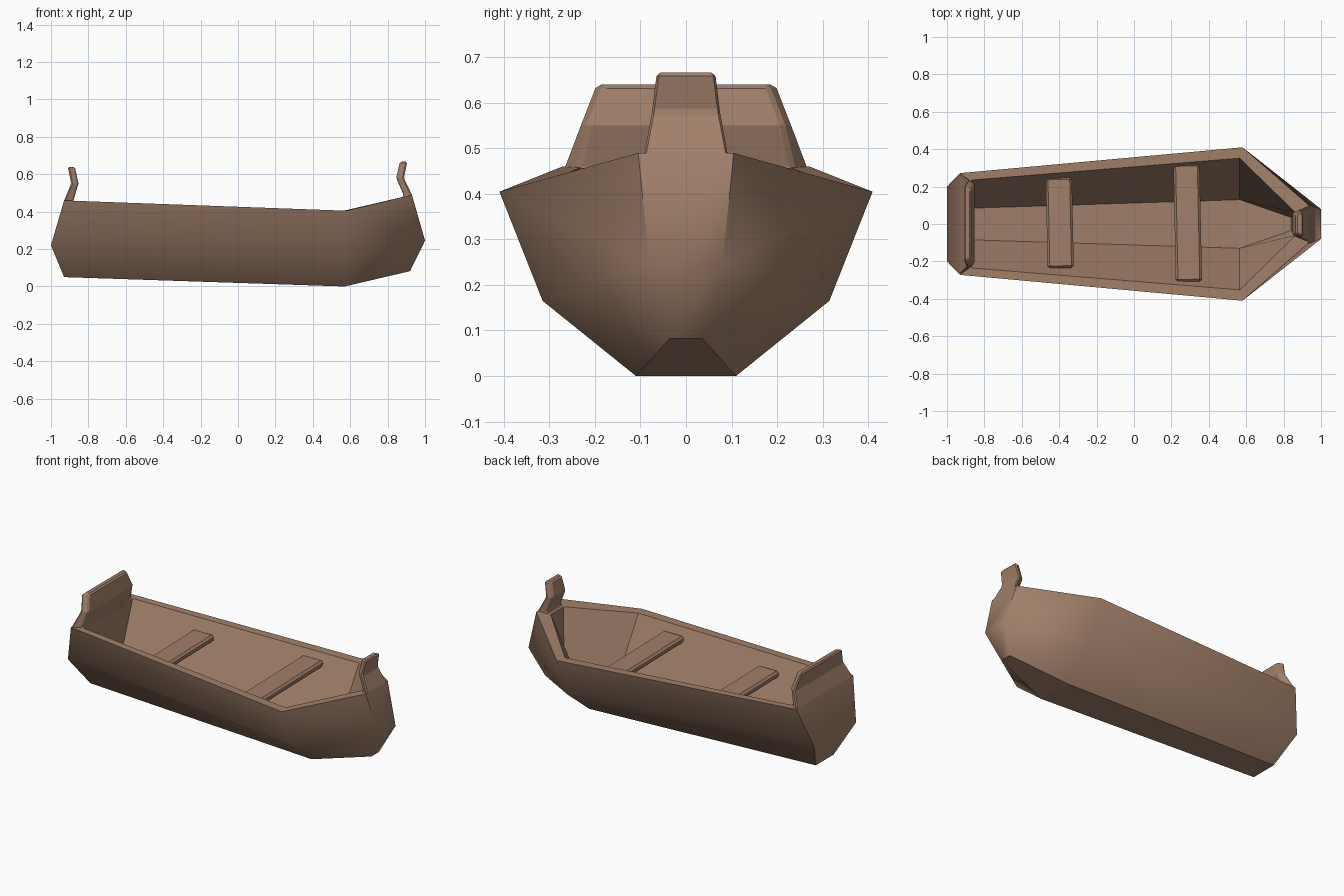
import bpy, bmesh, math

if "Cube" in bpy.data.objects:
    bpy.data.objects.remove(bpy.data.objects["Cube"])

wood = bpy.data.materials.new("brown wood")
wood.diffuse_color = (0.36, 0.215, 0.145, 1)
wood.use_nodes = True
wood.node_tree.nodes["Principled BSDF"].inputs["Base Color"].default_value = wood.diffuse_color


def make(name, bm, bevel=0):
    bmesh.ops.recalc_face_normals(bm, faces=bm.faces[:])
    me = bpy.data.meshes.new(name)
    bm.to_mesh(me)
    bm.free()
    me.materials.append(wood)
    ob = bpy.data.objects.new(name, me)
    bpy.context.collection.objects.link(ob)
    if bevel:
        mod = ob.modifiers.new("soft edges", 'BEVEL')
        mod.width, mod.segments = bevel, 1
    return ob


# hull: half sections (x, y, z) = gunwale, chine, keel edge, inner floor, inner rim
stations = [
    [(-.93, .272, .46), (-1, .2, .22), (-.93, .085, .05), (-.86, .085, .10), (-.87, .235, .457)],
    [(.58, .41, .405), (.575, .315, .165), (.57, .11, 0), (.565, .13, .05), (.565, .352, .405)],
    [(.93, .105, .49), (1, .08, .245), (.92, .036, .082), (.84, .035, .12), (.865, .06, .475)],
]
bm = bmesh.new()
rings = []
for s in stations:
    left = [bm.verts.new(p) for p in s]
    right = [bm.verts.new((x, -y, z)) for x, y, z in s]
    rings.append((left, right))

for (la, ra), (lb, rb) in zip(rings, rings[1:]):
    for a, b in ((la, lb), (ra, rb)):
        for i, j in ((0, 1), (1, 2), (3, 4), (4, 0)):
            f = bm.faces.new((a[i], a[j], b[j], b[i]))
            f.smooth = i < 2
    for i in (2, 3):            # keel bottom and inner floor
        bm.faces.new((la[i], ra[i], rb[i], lb[i]))
for l, r in (rings[0], rings[-1]):      # end walls, outside and inside
    for i, j in ((0, 1), (1, 2), (3, 4), (4, 0)):
        f = bm.faces.new((l[i], l[j], r[j], r[i]))
        f.smooth = i < 2
bm.normal_update()
bmesh.ops.recalc_face_normals(bm, faces=bm.faces[:])
for e in bm.edges:
    e.smooth = e.calc_face_angle(0) < math.radians(52)
make("hull", bm)


# raised end boards: levels of (z, outer x, inner x, outer half width, inner half width)
def end_board(name, levels):
    bm = bmesh.new()
    rows = [[bm.verts.new(p) for p in ((xo, -wo, z), (xo, wo, z), (xi, wi, z), (xi, -wi, z))]
            for z, xo, xi, wo, wi in levels]
    for a, b in zip(rows, rows[1:]):
        for i in range(4):
            j = (i + 1) % 4
            bm.faces.new((a[i], a[j], b[j], b[i]))
    bm.faces.new(rows[0])
    bm.faces.new(rows[-1])
    make(name, bm, .008)


end_board("stern_board", [(.43, -.93, -.875, .265, .23), (.46, -.93, -.88, .27, .235),
                          (.55, -.892, -.853, .235, .215), (.64, -.91, -.872, .2, .18)])
end_board("bow_post", [(.46, .93, .87, .097, .07), (.49, .93, .885, .095, .07),
                       (.58, .887, .846, .078, .06), (.667, .905, .866, .067, .052)])

# bench seats
for name, x, y, length, tilt in (("rear_seat", -.397, .007, .485, 1.2), ("front_seat", .287, .007, .63, 1.2)):
    bm = bmesh.new()
    bmesh.ops.create_cube(bm, size=1)
    bmesh.ops.scale(bm, vec=(.14, length, .042), verts=bm.verts)
    ob = make(name, bm, .012)
    ob.location = (x, y, .355)
    ob.rotation_euler.z = math.radians(tilt)
